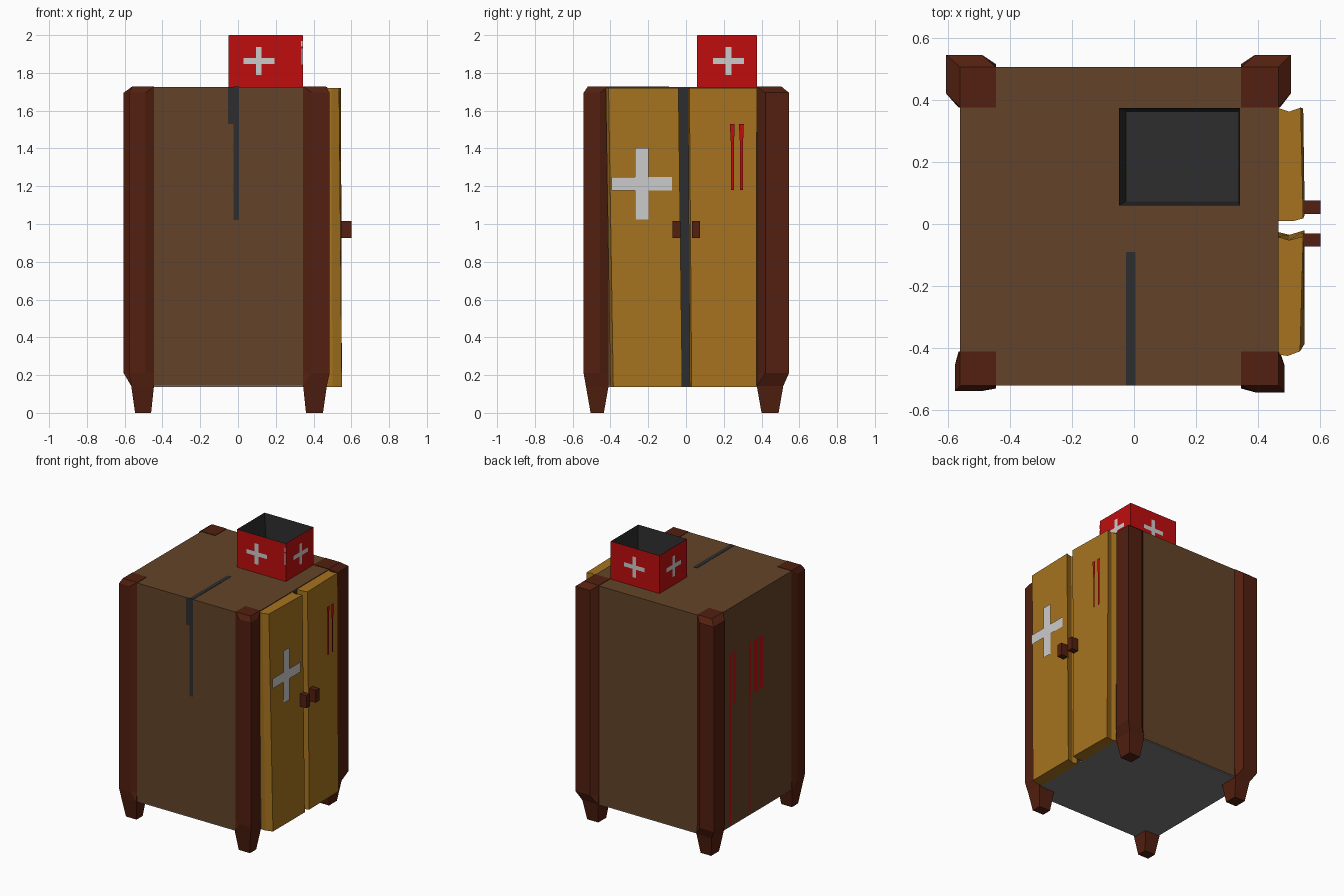
import bpy, bmesh

if "Cube" in bpy.data.objects:
    bpy.data.objects.remove(bpy.data.objects["Cube"])


def mat(name, rgb):
    m = bpy.data.materials.new(name)
    m.diffuse_color = (*rgb, 1)
    m.use_nodes = True
    m.node_tree.nodes["Principled BSDF"].inputs["Base Color"].default_value = m.diffuse_color
    return m


BROWN = mat("brown_wood", (0.125, 0.057, 0.021))
POST = mat("dark_red_wood", (0.085, 0.014, 0.005))
OCHRE = mat("ochre_door", (0.38, 0.17, 0.013))
RED = mat("red_paint", (0.52, 0.004, 0.004))
DARK = mat("dark_slot", (0.027, 0.027, 0.028))
WHITE = mat("white_paint", (0.55, 0.55, 0.55))
GREY = mat("grey_base", (0.2, 0.2, 0.2))


def finish(name, bm, material):
    bmesh.ops.remove_doubles(bm, verts=bm.verts, dist=0.0002)
    bmesh.ops.recalc_face_normals(bm, faces=bm.faces)
    me = bpy.data.meshes.new(name)
    bm.to_mesh(me)
    bm.free()
    ob = bpy.data.objects.new(name, me)
    bpy.context.collection.objects.link(ob)
    me.materials.append(material)
    return ob


def loft(name, rings, material, cap_top=True):
    """Skin rings of 3D points that share one point count."""
    bm = bmesh.new()
    vs = [[bm.verts.new(p) for p in r] for r in rings]
    n = len(rings[0])
    for a, b in zip(vs, vs[1:]):
        for i in range(n):
            j = (i + 1) % n
            bm.faces.new((a[i], a[j], b[j], b[i]))
    bm.faces.new(vs[0])
    if cap_top:
        bm.faces.new(vs[-1])
    return finish(name, bm, material)


def rect(x0, x1, y0, y1, z):
    return [(x0, y0, z), (x1, y0, z), (x1, y1, z), (x0, y1, z)]


def box(name, x0, x1, y0, y1, z0, z1, material):
    return loft(name, [rect(x0, x1, y0, y1, z0), rect(x0, x1, y0, y1, z1)], material)


def decal(name, axis, at, polys, material):
    """Flat painted shapes on a plane x=at or y=at; polys hold (side, z) points."""
    bm = bmesh.new()
    for poly in polys:
        pts = [(at, u, z) if axis == "x" else (u, at, z) for u, z in poly]
        bm.faces.new([bm.verts.new(p) for p in pts])
    return finish(name, bm, material)


def quad(u0, u1, z0, z1):
    return [(u0, z0), (u1, z0), (u1, z1), (u0, z1)]


def cross(name, axis, at, u, z, w, h, t):
    polys = [quad(u - w, u + w, z - t, z + t),
             quad(u - t, u + t, z + t, z + h), quad(u - t, u + t, z - h, z - t)]
    return decal(name, axis, at, polys, WHITE)


# Cabinet body and base
XB0, XB1, YB0, YB1, TOP = -0.56, 0.465, -0.52, 0.505, 1.725
box("cabinet_body", XB0, XB1, YB0, YB1, 0.145, TOP, BROWN)
box("cabinet_base", XB0 + .003, XB1 - .003, YB0 + .003, YB1 - .003, 0.138, 0.15, GREY)


# Corner posts with chamfered caps and tapered feet
def post(name, xi, yi, xb, yb, xo, yo):
    sx, sy = (1 if xb > xi else -1), (1 if yb > yi else -1)

    def ring(z, xb, yb, xo, yo, c, xi=xi, yi=yi):
        return [(xo, yo, z), (xo, yi + sy * c, z), (xb, yi, z),
                (xi, yi, z), (xi, yb, z), (xi + sx * c, yo, z)]
    c = 0.045
    xf, yf = xb - sx * 0.015, yb - sy * 0.015
    loft(name, [ring(0, xf, yf, xf, yf, 0, xi + sx * .015, yi + sy * .025),
                ring(0.142, xb + sx * .005, yb + sy * .01, xb + sx * .005, yb + sy * .01, 0),
                ring(0.21, xb, yb, xo, yo, c),
                ring(1.695, xb, yb, xo, yo, c),
                ring(TOP + .003, xb, yb, xb, yb, 0)], POST)


post("front_left_post", -0.445, -0.41, XB0, YB0, -0.577, -0.538)
post("front_right_post", 0.345, -0.41, XB1, YB0, 0.485, -0.542)
post("back_left_post", -0.445, 0.375, XB0, YB1, -0.605, 0.545)
post("back_right_post", 0.345, 0.375, XB1, YB1, 0.505, 0.545)


# Slightly crooked doors on the right side
def door(name, low, high):
    loft(name, [[(x, y, 0.138) for x, y in low], [(x, y, 1.72) for x, y in high]], OCHRE)


door("left_door",
     [(.46, -.40), (.50, -.40), (.55, -.385), (.55, -.02), (.50, -.035), (.46, -.025)],
     [(.46, -.42), (.495, -.425), (.535, -.41), (.545, -.04), (.50, -.052), (.46, -.04)])
door("right_door",
     [(.46, .022), (.52, .02), (.55, .03), (.545, .372), (.50, .362), (.46, .372)],
     [(.46, .01), (.515, .01), (.545, .018), (.537, .375), (.50, .362), (.46, .375)])
decal("door_gap", "x", 0.468, [[(-.03, .14), (.024, .14), (.014, 1.72), (-.045, 1.72)]], DARK)
for side, y0, y1 in (("left", -.072, -.03), ("right", .032, .075)):
    box(side + "_door_handle", .54, .60, y0, y1, .925, 1.015, POST)

# Painted cross and darts on the doors
cross("door_cross", "x", 0.553, -0.235, 1.213, 0.16, 0.19, 0.036)
for i, y in enumerate((.245, .293)):
    decal(f"door_dart_{i}", "x", 0.552,
          [[(y - .013, 1.53), (y - .006, 1.40), (y + .008, 1.40), (y + .013, 1.53)],
           quad(y - .006, y + .008, 1.18, 1.40)], RED)

# Red strips on the left wall
decal("left_wall_strips", "x", XB0 - .002,
      [quad(.28, .305, 1.01, 1.39), quad(.288, .302, .145, 1.01), quad(.235, .258, 1.01, 1.39),
       quad(.057, .082, 1.01, 1.39), quad(.062, .076, .145, 1.01),
       quad(-.02, .022, 1.01, 1.39), quad(-.08, -.035, 1.01, 1.39)], RED)

# Coin-like slot running over the top and down the front
decal("front_slot", "y", YB0 - .002,
      [quad(-.025, .005, 1.02, TOP), quad(-.052, -.025, 1.53, TOP)], DARK)
box("top_slot", -.025, .005, YB0 - .001, -.09, TOP - .01, TOP + .002, DARK)

# Open supply box: red outside, dark lining
X0, X1, Y0, Y1 = -0.05, 0.343, 0.058, 0.375
loft("supply_box", [rect(X0, X1, Y0, Y1, TOP), rect(X0, X1, Y0, Y1, 1.998)], RED, False)
e = 0.002
loft("supply_box_lining", [rect(X0 + .025, X1 - .008, Y0 + .015, Y1 - .012, TOP + .012),
                           rect(X0 + e, X1 - e, Y0 + e, Y1 - e, 2.0)], DARK, False)
for name, axis, at, u in (("front", "y", Y0 - e, .11), ("back", "y", Y1 + e, .15),
                          ("right", "x", X1 + e, .225), ("left", "x", X0 - e, .215)):
    cross(f"box_{name}_cross", axis, at, u, 1.863, .082, .075, .015)
decal("box_corner_mark", "y", Y0 - e,
      [quad(.333, X1, 1.94, 1.97), quad(.335, X1, 1.845, 1.93)], WHITE)
